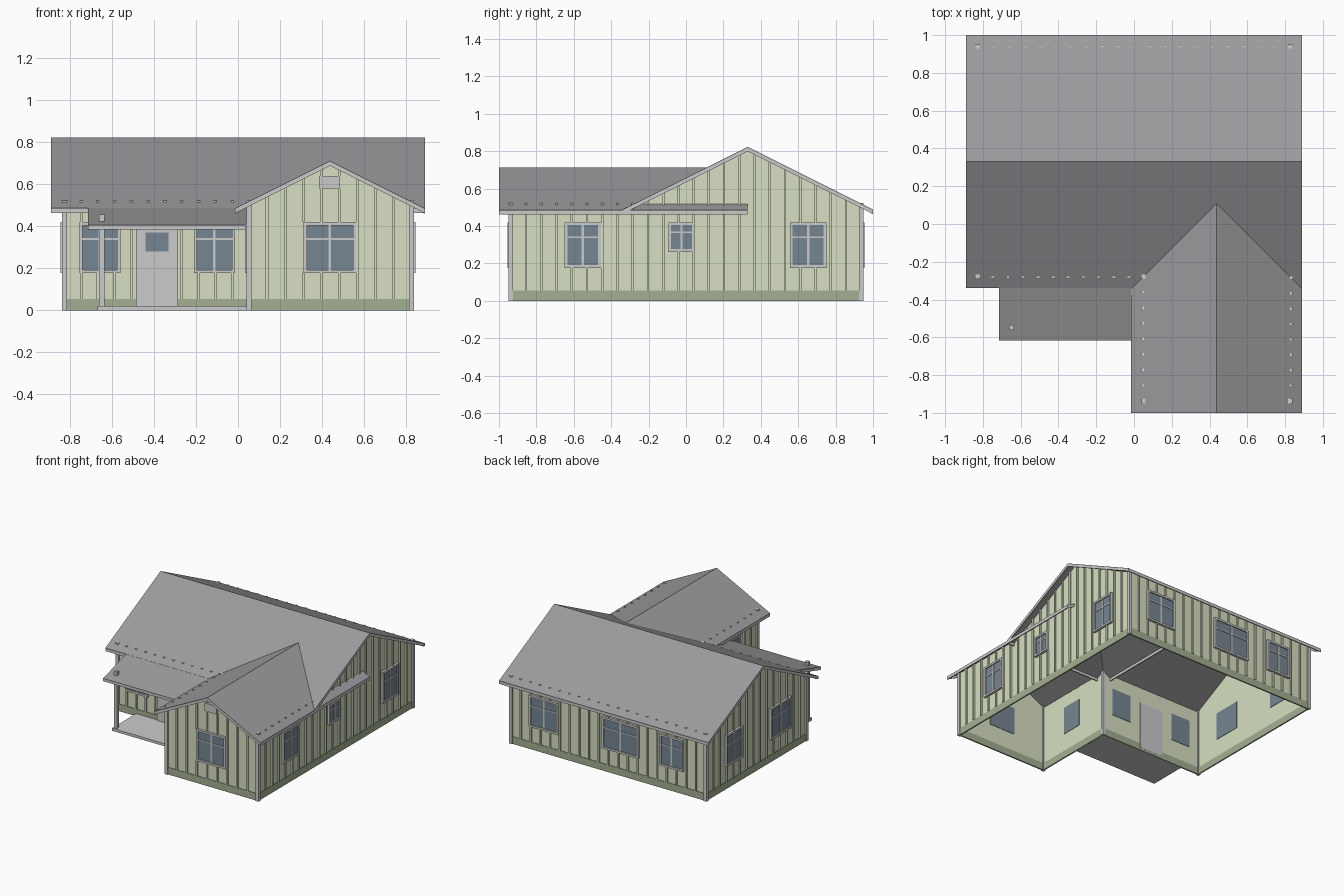
import bpy, bmesh

if "Cube" in bpy.data.objects:
    bpy.data.objects.remove(bpy.data.objects["Cube"])


def material(name, r, g, b):
    m = bpy.data.materials.new(name)
    m.diffuse_color = (r, g, b, 1)
    m.use_nodes = True
    m.node_tree.nodes["Principled BSDF"].inputs["Base Color"].default_value = m.diffuse_color
    return m


SIDING = material("siding_green", .68, .74, .54)
BASE = material("base_green", .37, .43, .29)
ROOF = material("roof_grey", .33, .33, .34)
GLASS = material("glass_blue", .18, .24, .29)
TRIM = None


def prisms(name, axis, a0, a1, polys, mat=TRIM):
    """Extrude (s, z) outlines along x or y from a0 to a1, as one object."""
    bm = bmesh.new()
    for poly in polys:
        ends = [[bm.verts.new((a, s, z) if axis == 'x' else (s, a, z)) for s, z in poly]
                for a in (a0, a1)]
        bm.faces.new(ends[0])
        bm.faces.new(ends[1][::-1])
        n = len(poly)
        for i in range(n):
            j = (i + 1) % n
            bm.faces.new((ends[0][i], ends[1][i], ends[1][j], ends[0][j]))
    bmesh.ops.recalc_face_normals(bm, faces=bm.faces)
    me = bpy.data.meshes.new(name)
    bm.to_mesh(me)
    bm.free()
    if mat:
        me.materials.append(mat)
    ob = bpy.data.objects.new(name, me)
    bpy.context.collection.objects.link(ob)
    return ob


def rect(u0, u1, z0, z1):
    return [(u0, z0), (u1, z0), (u1, z1), (u0, z1)]


def window(name, axis, plane, sg, c, w, z0, z1):
    u0, u1, b, zm = c - w / 2, c + w / 2, .015, z0 + (z1 - z0) * .67
    prisms(name + "_glass", axis, plane - sg * .008, plane + sg * .010,
           [rect(u0 + b, u1 - b, z0 + b, z1 - b)], GLASS)
    prisms(name + "_frame", axis, plane, plane + sg * .018,
           [rect(u0, u0 + b, z0, z1), rect(u1 - b, u1, z0, z1),
            rect(u0 + b, u1 - b, z0, z0 + b), rect(u0 + b, u1 - b, z1 - b, z1)])
    prisms(name + "_muntins", axis, plane, plane + sg * .014,
           [rect(c - .006, c + .006, z0 + b, z1 - b),
            rect(u0 + b, c - .006, zm - .004, zm + .004),
            rect(c + .006, u1 - b, zm - .004, zm + .004)])


def wall(name, axis, plane, sg, u0, u1, top, outline, windows, openings=()):
    """Thin wall with base band, battens and windows; sg is the outward sign."""
    prisms(name, axis, plane - sg * .005, plane, [outline], SIDING)
    prisms(name + "_base", axis, plane - sg * .007, plane + sg * .004,
           [rect(u0, u1, 0, .055)], BASE)
    holes = [(c - w / 2, c + w / 2, z0, z1) for c, w, z0, z1 in windows] + list(openings)
    strips, n = [], round((u1 - u0) / .083)
    for i in range(1, n):
        u = u0 + (u1 - u0) * i / n
        lo, hi = .055, top(u)
        for h0, h1, z0, z1 in holes:
            if h0 - .006 < u < h1 + .006:
                if z0 > lo:
                    strips.append(rect(u - .006, u + .006, lo, z0))
                lo = z1
        strips.append(rect(u - .006, u + .006, lo, hi))
    prisms(name + "_battens", axis, plane, plane + sg * .011, strips, SIDING)
    for i, (c, w, z0, z1) in enumerate(windows):
        window(f"{name}_window_{i + 1}", axis, plane, sg, c, w, z0, z1)


def gable_roof(name, axis, c, half, ridge, a0, a1):
    """Thin roof sheet with rake boards at both ends and fascias on the eaves."""
    def band(t0, t1):
        e = ridge - half * .5
        return [(c - half, e - t0), (c, ridge - t0), (c + half, e - t0),
                (c + half, e - t1), (c, ridge - t1), (c - half, e - t1)]
    prisms(name, axis, a0, a1, [band(0, .005)], ROOF)
    prisms(name + "_rake_start", axis, a0, a0 + .008, [band(.005, .024)])
    prisms(name + "_rake_end", axis, a1 - .008, a1, [band(.005, .024)])
    e = ridge - half * .5
    prisms(name + "_fascias", axis, a0 + .008, a1 - .008,
           [rect(c - half, c - half + .008, e - .024, e - .003),
            rect(c + half - .008, c + half, e - .024, e - .003)])


# Dimensions
X, BACK, FRONT, MID, WX = .827, .937, -.937, -.278, .052
MC, MR, WC, WR = .33, .823, .4375, .712
LOW, POKE = .508, .522
Z0, Z1 = .177, .42


def flat(u):
    return POKE


def main_gable(u):
    return POKE if u < MID else MR - .5 * abs(u - MC) - .004


def wing_gable(u):
    return WR - .5 * abs(u - WC) - .004


# Roofs
gable_roof("main_roof", 'x', MC, .67, MR, -.89, .89)
gable_roof("wing_roof", 'y', WC, .4525, WR, -1, MC)

# Walls
wall("back_wall", 'y', BACK, 1, -X, X, flat, rect(-X, X, 0, LOW),
     [(.545, .25, Z0, Z1), (-.105, .31, Z0, Z1), (-.54, .20, Z0, Z1)])
wall("right_wall", 'x', X, 1, FRONT, BACK, main_gable,
     [(FRONT, 0), (BACK, 0), (BACK, LOW), (MC, MR - .005), (MID, LOW), (FRONT, LOW)],
     [(-.552, .195, Z0, Z1), (-.024, .14, .262, Z1), (.653, .195, Z0, Z1)])
wall("left_wall", 'x', -X, -1, MID, BACK, main_gable,
     [(MID, 0), (BACK, 0), (BACK, LOW), (MC, MR - .005), (MID, LOW)],
     [(.61, .20, Z0, Z1), (.045, .25, Z0, Z1)])
wall("porch_wall", 'y', MID, -1, -X, WX, flat, rect(-X, WX, 0, LOW),
     [(-.658, .195, Z0, Z1), (-.112, .195, Z0, Z1)], [(-.485, -.285, 0, .39)])
wall("wing_left_wall", 'x', WX, -1, FRONT, MID, flat, rect(FRONT, MID, 0, LOW),
     [(-.615, .195, Z0, Z1)])
wall("wing_front_wall", 'y', FRONT, -1, WX, X, wing_gable,
     [(WX, 0), (X, 0), (X, LOW), (WC, WR - .005), (WX, LOW)],
     [(WC, .25, Z0, Z1)], [(.385, .485, .58, .64)])

# Corner boards
for name, x, y in (("back_left", -X, BACK), ("back_right", X, BACK), ("front_left", -X, MID),
                   ("inner", WX, MID), ("wing_left", WX, FRONT), ("wing_right", X, FRONT)):
    prisms(name + "_corner_board", 'y', y - .012, y + .012,
           [rect(x - .012, x + .012, 0, POKE + .002)])

# Gable vent
prisms("gable_vent", 'y', FRONT - .018, FRONT, [rect(.385, .485, .58, .64)])

# Door
prisms("door", 'y', MID - .014, MID + .008, [rect(-.485, -.285, .02, .385)])
prisms("door_glass", 'y', MID - .017, MID - .012, [rect(-.44, -.332, .28, .37)], GLASS)

# Porch: sloped roof, boards, slab and post
PY, PZ, QY, QZ = -.617, .407, MID, .505
prisms("porch_roof", 'x', -.715, .045,
       [[(PY, PZ), (QY, QZ), (QY, QZ - .005), (PY, PZ - .005)]], ROOF)
prisms("porch_fascia", 'x', -.715, .045, [rect(PY, PY + .008, PZ - .022, PZ - .003)])
prisms("porch_rake", 'x', -.715, -.707,
       [[(PY + .008, PZ - .003), (QY, QZ - .005), (QY, QZ - .024), (PY + .008, PZ - .022)]])
prisms("porch_slab", 'x', -.67, WX - .005, [rect(-.575, MID - .004, 0, .02)])
prisms("porch_post", 'y', -.562, -.536, [rect(-.661, -.635, .02, .457)])
